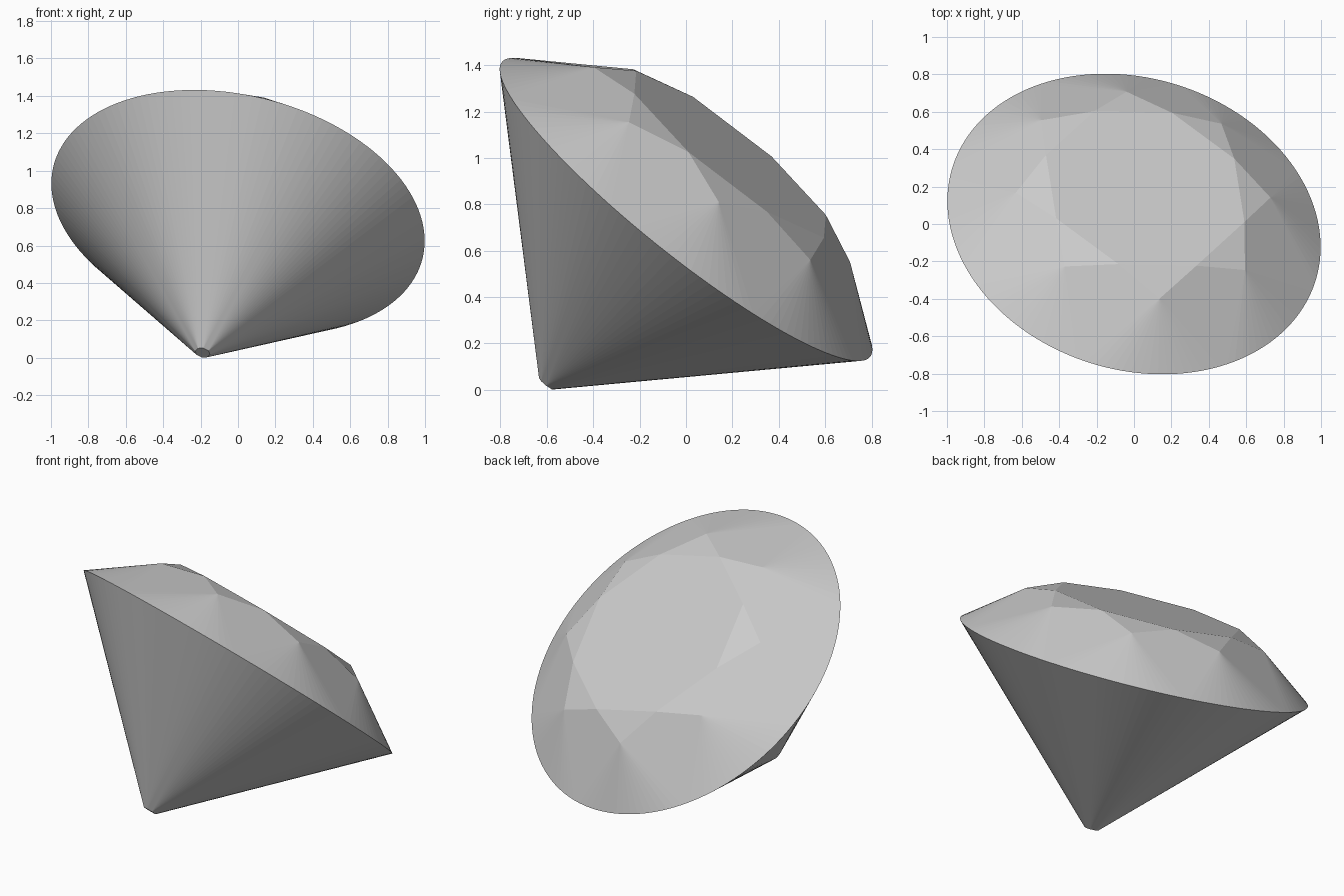
import bpy, bmesh, math
from mathutils import Matrix

if "Cube" in bpy.data.objects:
    bpy.data.objects.remove(bpy.data.objects["Cube"])

R, N = 1.017, 16            # girdle radius, girdle segments per 45 degree sector
OFF = math.radians(-1.5)    # turn of the facets about the stone's own axis
bm = bmesh.new()


def ring(count, radius, height, shift=0.0):
    return [bm.verts.new((radius * math.cos(a), radius * math.sin(a), height))
            for a in (OFF + 2 * math.pi * (i + shift) / count for i in range(count))]


girdle = ring(8 * N, R, 0)
table = ring(8, 0.56, 0.31)
star = ring(8, 0.70, 0.252, 0.5)
culet = ring(8, 0.041, -0.981, 0.5)

# table and culet flats
bm.faces.new(table)
bm.faces.new(culet[::-1])

for i in range(8):
    j = (i + 1) % 8
    # crown: star facet and kite facet
    bm.faces.new((table[i], star[i], table[j]))
    bm.faces.new((table[i], star[i - 1], girdle[i * N], star[i]))
    # pavilion main facet
    bm.faces.new((culet[i], culet[i - 1], girdle[i * N]))
    # upper and lower girdle facets fan out to the round edge
    for k in range(N):
        a, b = girdle[i * N + k], girdle[(i * N + k + 1) % (8 * N)]
        bm.faces.new((star[i], a, b))
        bm.faces.new((culet[i], b, a))

bmesh.ops.recalc_face_normals(bm, faces=bm.faces[:])

# lean the stone over so it rests on the culet and the girdle edge rises
bm.transform(Matrix.Translation((0, 0, 0.778))
             @ Matrix.Rotation(math.radians(-17.5), 4, 'Z')
             @ Matrix.Rotation(math.radians(-40), 4, 'X'))

mesh = bpy.data.meshes.new("cut_gemstone")
bm.to_mesh(mesh)
bm.free()
bpy.context.collection.objects.link(bpy.data.objects.new("cut_gemstone", mesh))
